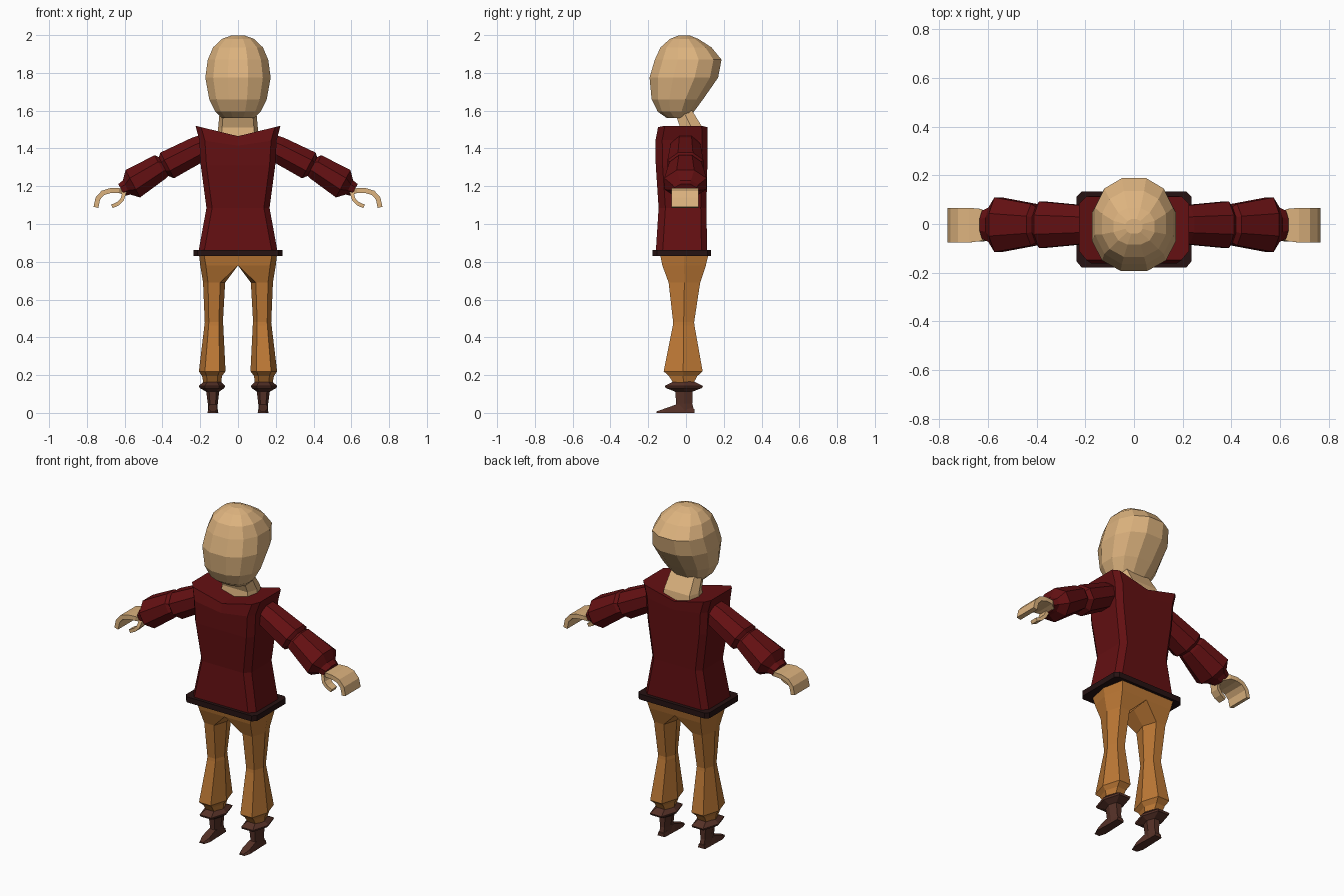
import bpy, bmesh, math


def material(name, rgb):
    m = bpy.data.materials.new(name)
    m.diffuse_color = (*rgb, 1)
    return m


SKIN = material("skin", (0.72, 0.45, 0.21))
RED = material("dark_red_cloth", (0.125, 0.005, 0.006))
BELT = material("black_leather", (0.019, 0.006, 0.006))
PANTS = material("ochre_cloth", (0.51, 0.19, 0.036))
BOOT = material("brown_leather", (0.09, 0.03, 0.02))


def loft(name, rings, mat, mirror=False):
    """Bridge equal-length rings with quads and cap both ends."""
    bm = bmesh.new()
    rows = [[bm.verts.new(p) for p in r] for r in rings]
    n = len(rows[0])
    for a, b in zip(rows, rows[1:]):
        for i in range(n):
            j = (i + 1) % n
            bm.faces.new((a[i], a[j], b[j], b[i]))
    bm.faces.new(rows[0][::-1])
    bm.faces.new(rows[-1])
    bmesh.ops.recalc_face_normals(bm, faces=bm.faces)
    me = bpy.data.meshes.new(name)
    bm.to_mesh(me)
    bm.free()
    me.materials.append(mat)
    ob = bpy.data.objects.new(name, me)
    bpy.context.collection.objects.link(ob)
    if mirror:
        ob.modifiers.new("mirror", 'MIRROR')
    return ob


def hexring(z, x0, x1, y0, y1, fi=0.55, fo=0.55):
    """Six-sided ring; fi and fo push the inner and outer corners outwards."""
    c, h, ym = (x0 + x1) / 2, (x1 - x0) / 2, (y0 + y1) / 2
    return [(x1, ym, z), (c + fo * h, y1, z), (c - fi * h, y1, z),
            (x0, ym, z), (c - fi * h, y0, z), (c + fo * h, y0, z)]


def half_body(z, hw, y0, y1, ch=0.03, rise=0.0):
    """Right half of a chamfered rectangle, rising towards the side."""
    pts = [(0, y0), (hw - ch, y0), (hw, y0 + ch * 1.2),
           (hw, y1 - ch), (hw - ch, y1), (0, y1)]
    return [(x, y, z + rise * x / hw) for x, y in pts]


# Head: rounded twelve-sided rings
def head_ring(z, hw, y0, y1, tilt=0.0):
    out = []
    for i in range(12):
        a = math.radians(15 + 30 * i)
        c, s = [math.copysign(abs(v) ** 0.88, v) / 0.97 for v in (math.cos(a), math.sin(a))]
        out.append((hw * c, (y0 + y1) / 2 + (y1 - y0) / 2 * s, z + tilt * s))
    return out


loft("head", [head_ring(*r) for r in (
    (1.56, 0.085, -0.10, 0.02), (1.595, 0.12, -0.15, 0.042),
    (1.66, 0.152, -0.182, 0.09), (1.775, 0.173, -0.193, 0.17),
    (1.87, 0.16, -0.165, 0.188), (1.935, 0.132, -0.135, 0.135),
    (1.98, 0.085, -0.085, 0.065), (1.998, 0.035, -0.04, 0.02))], SKIN)

# Neck leaning forward into the head
loft("neck", [hexring(1.43, -0.115, 0.115, -0.04, 0.10, 0.8, 0.8),
              hexring(1.51, -0.105, 0.105, -0.03, 0.088, 0.8, 0.8),
              hexring(1.62, -0.095, 0.095, -0.07, 0.02, 0.8, 0.8)], SKIN)

# Tunic with raised shoulder points
loft("tunic", [half_body(*r) for r in (
    (0.85, 0.21, -0.16, 0.112), (1.085, 0.167, -0.145, 0.108),
    (1.31, 0.197, -0.16, 0.113), (1.415, 0.205, -0.162, 0.115, 0.03, 0.03),
    (1.465, 0.225, -0.148, 0.113, 0.03, 0.055))], RED, True)

# Belt band
loft("belt", [half_body(z, 0.235, -0.178, 0.133, 0.02) for z in (0.83, 0.863)], BELT, True)

# Trouser legs joined at the crotch, gathered at knee and hem
loft("trouser_leg", [hexring(*r) for r in (
    (0.845, 0.0, 0.207, -0.138, 0.12, 1.0, 0.75),
    (0.78, 0.0, 0.2, -0.125, 0.105, 1.0, 0.7),
    (0.69, 0.068, 0.185, -0.092, 0.075),
    (0.48, 0.08, 0.176, -0.068, 0.043),
    (0.462, 0.078, 0.178, -0.07, 0.045),
    (0.22, 0.066, 0.207, -0.118, 0.088),
    (0.195, 0.085, 0.19, -0.09, 0.06),
    (0.15, 0.09, 0.182, -0.062, 0.035))], PANTS, True)

# Boot cuffs and shafts
loft("boot_cuff", [hexring(*r) for r in (
    (0.165, 0.09, 0.182, -0.068, 0.045), (0.143, 0.068, 0.207, -0.112, 0.09),
    (0.132, 0.072, 0.203, -0.108, 0.085), (0.112, 0.1, 0.168, -0.056, 0.033))], BOOT, True)
loft("boot_shaft", [hexring(*r) for r in (
    (0.125, 0.098, 0.17, -0.058, 0.035), (0.05, 0.107, 0.16, -0.052, 0.033),
    (0.0, 0.11, 0.157, -0.055, 0.045))], BOOT, True)


# Boot foot: wedge running to the toe
def foot_ring(y, x0, x1, h):
    return [(x0, y, 0), (x1, y, 0), (x1 - 0.006, y, h), (x0 + 0.006, y, h)]


loft("boot_foot", [foot_ring(0.045, 0.11, 0.157, 0.02), foot_ring(-0.05, 0.106, 0.16, 0.045),
                   foot_ring(-0.115, 0.104, 0.162, 0.022), foot_ring(-0.155, 0.115, 0.15, 0.008)],
     BOOT, True)


# Puffed sleeves: eight-sided rings along the arm
def arm_ring(x, z, r, ry):
    dx, dz = 0.467, 0.884
    k = 1 / math.cos(math.pi / 8)
    out = []
    for i in range(8):
        a = math.pi / 8 + i * math.pi / 4
        u, v = r * k * math.sin(a), ry * k * math.cos(a)
        out.append((x + dx * u, -0.003 + v, z + dz * u))
    return out


loft("upper_sleeve", [arm_ring(*r) for r in (
    (0.15, 1.425, 0.06, 0.07), (0.215, 1.393, 0.07, 0.08),
    (0.375, 1.31, 0.077, 0.095), (0.397, 1.302, 0.052, 0.07))], RED, True)
loft("lower_sleeve", [arm_ring(*r) for r in (
    (0.385, 1.306, 0.05, 0.068), (0.41, 1.304, 0.068, 0.085),
    (0.557, 1.213, 0.082, 0.112), (0.59, 1.193, 0.042, 0.07),
    (0.617, 1.18, 0.036, 0.058))], RED, True)


# Hands: curved flat ribbons given as (x, z, y0, y1)
def ribbon(name, path, t):
    rings = []
    for i, (x, z, y0, y1) in enumerate(path):
        a, b = path[max(i - 1, 0)], path[min(i + 1, len(path) - 1)]
        dx, dz = b[0] - a[0], b[1] - a[1]
        k = t / 2 / math.hypot(dx, dz)
        nx, nz = -dz * k, dx * k
        rings.append([(x + nx, y0, z + nz), (x + nx, y1, z + nz),
                      (x - nx, y1, z - nz), (x - nx, y0, z - nz)])
    loft(name, rings, SKIN, True)


ribbon("hand", [(0.595, 1.165, -0.045, 0.04), (0.63, 1.177, -0.07, 0.062),
                (0.675, 1.177, -0.076, 0.066), (0.715, 1.165, -0.076, 0.066),
                (0.742, 1.135, -0.076, 0.066), (0.752, 1.088, -0.076, 0.066)], 0.026)
ribbon("thumb", [(0.60, 1.172, -0.06, 0.0), (0.613, 1.13, -0.07, -0.015),
                 (0.635, 1.108, -0.072, -0.02), (0.667, 1.093, -0.072, -0.025)], 0.02)
